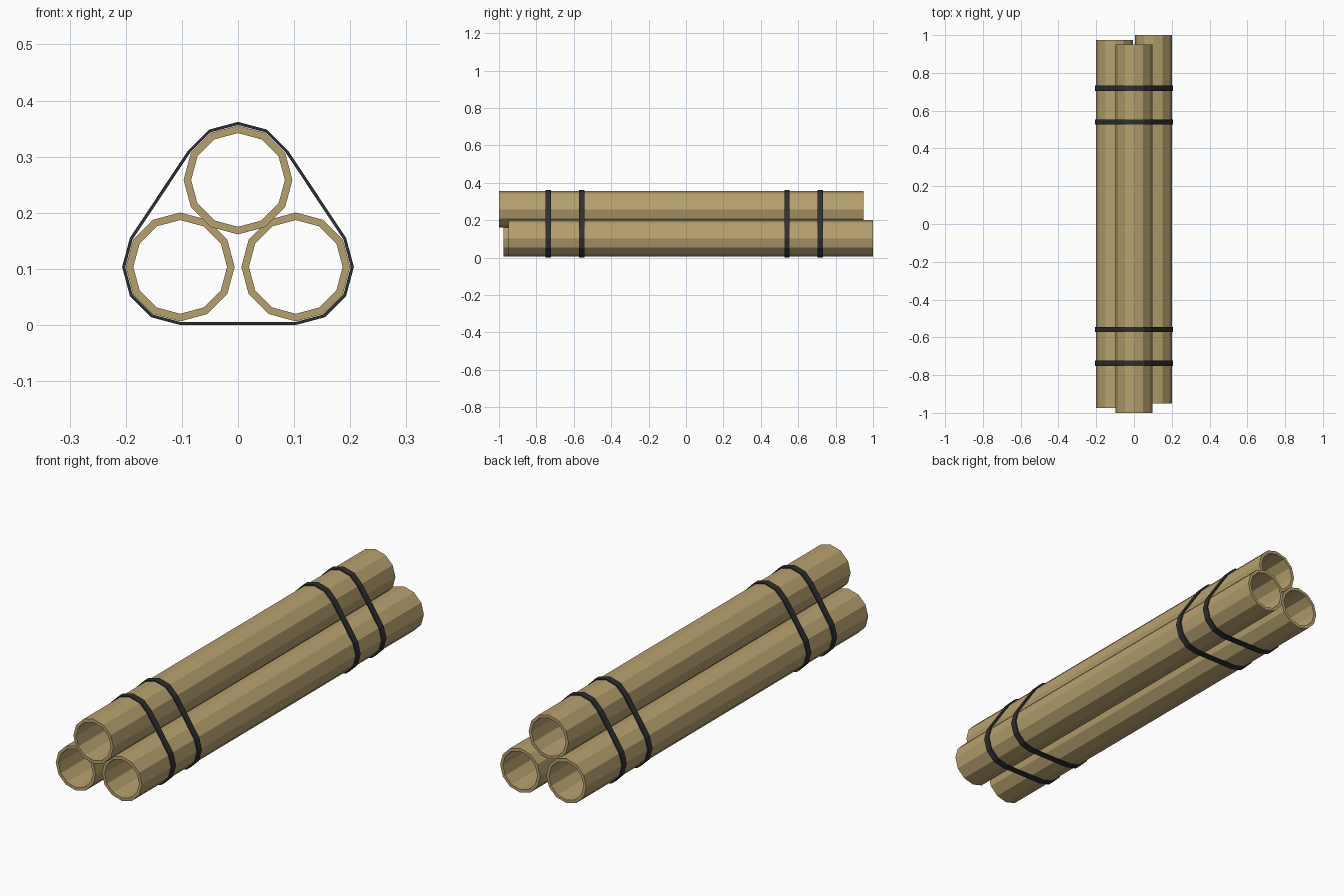
import bpy, bmesh, math

if "Cube" in bpy.data.objects:
    bpy.data.objects.remove(bpy.data.objects["Cube"])

TUBE_X, LOW_Z, TOP_Z = 0.103, 0.1035, 0.2585
OUTER, INNER = 0.097, 0.0835
BAND_OUT, BAND_IN = 0.1035, 0.098


def material(name, colour):
    m = bpy.data.materials.new(name)
    m.diffuse_color = (*colour, 1)
    m.use_nodes = True
    m.node_tree.nodes["Principled BSDF"].inputs["Base Color"].default_value = m.diffuse_color
    return m


tan = material("tan", (0.47, 0.355, 0.155))
black = material("black", (0.028, 0.028, 0.032))


def arc(cx, cz, r, start, steps):
    """Points on a 12-sided circle in the xz plane."""
    angles = [math.radians(start + 30 * i) for i in range(steps)]
    return [(cx + r * math.cos(a), cz + r * math.sin(a)) for a in angles]


def hollow_prism(name, outer, inner, y0, y1, mat):
    """Closed ring between two matching outlines, extruded along y."""
    bm = bmesh.new()
    loops = [[bm.verts.new((x, y, z)) for x, z in pts]
             for pts, y in ((outer, y0), (outer, y1), (inner, y1), (inner, y0))]
    n = len(outer)
    for k in range(4):
        a, b = loops[k], loops[(k + 1) % 4]
        for i in range(n):
            j = (i + 1) % n
            bm.faces.new((a[i], a[j], b[j], b[i]))
    bmesh.ops.recalc_face_normals(bm, faces=bm.faces)
    mesh = bpy.data.meshes.new(name)
    bm.to_mesh(mesh)
    bm.free()
    mesh.materials.append(mat)
    ob = bpy.data.objects.new(name, mesh)
    bpy.context.collection.objects.link(ob)
    return ob


# Three staggered tubes
for name, x, z, y0 in (("top_tube", 0, TOP_Z, -1.0),
                       ("right_tube", TUBE_X, LOW_Z, -0.95),
                       ("left_tube", -TUBE_X, LOW_Z, -0.975)):
    hollow_prism(name, arc(x, z, OUTER, 0, 12), arc(x, z, INNER, 0, 12),
                 y0, y0 + 1.95, tan)


# Straps stretched around the bundle
def strap_outline(r):
    return (arc(TUBE_X, LOW_Z, r, -90, 5) + arc(0, TOP_Z, r, 30, 5)
            + arc(-TUBE_X, LOW_Z, r, 150, 5))


for i, y in enumerate((-0.737, -0.558, 0.54, 0.718)):
    hollow_prism(f"strap_{i + 1}", strap_outline(BAND_OUT), strap_outline(BAND_IN),
                 y - 0.014, y + 0.014, black)
